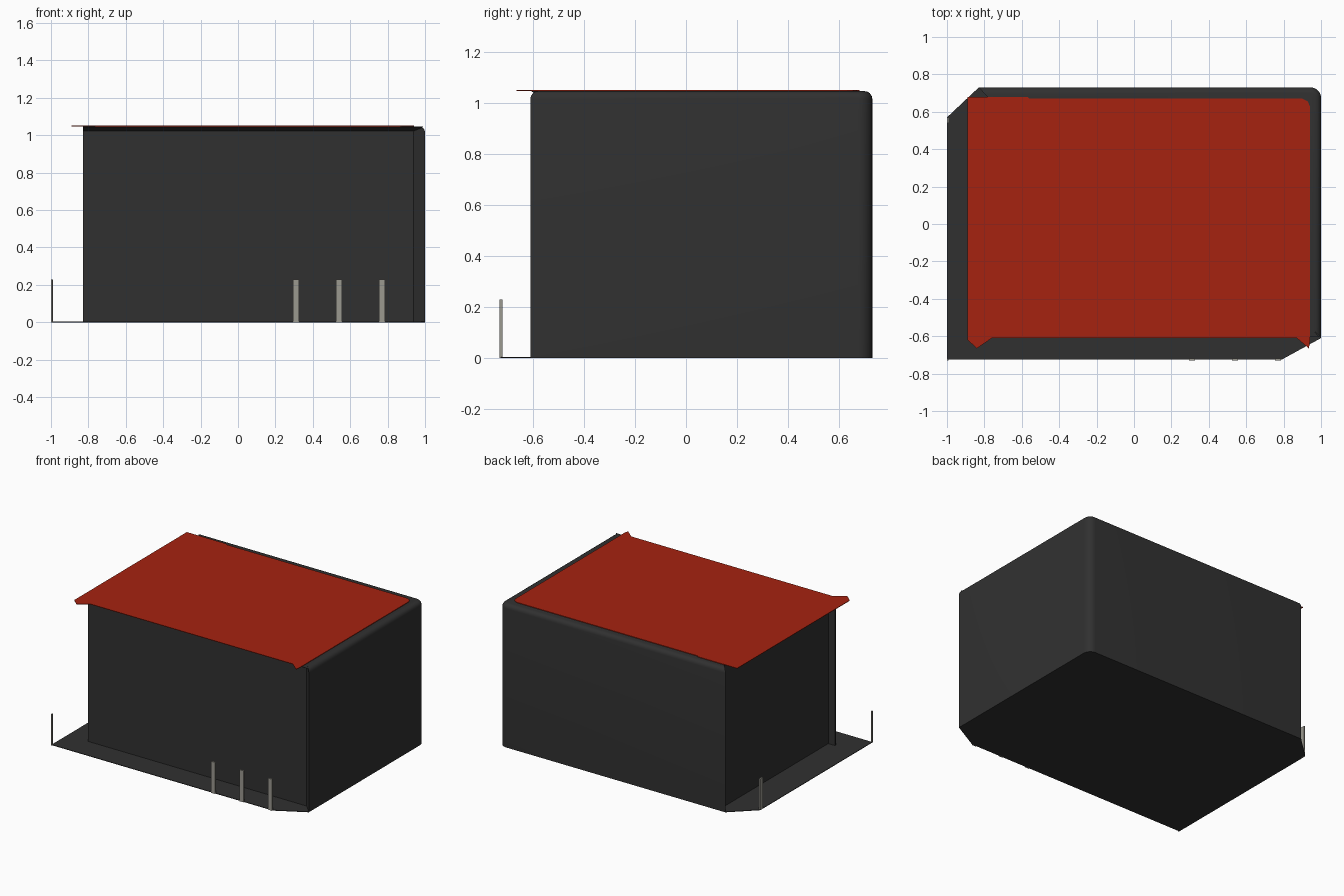
import bpy, bmesh, math

cube = bpy.data.objects.get("Cube")
if cube:
    bpy.data.objects.remove(cube, do_unlink=True)


def material(name, rgb):
    m = bpy.data.materials.new(name)
    m.use_nodes = True
    m.diffuse_color = (*rgb, 1)
    bsdf = next(n for n in m.node_tree.nodes if n.type == 'BSDF_PRINCIPLED')
    bsdf.inputs["Base Color"].default_value = (*rgb, 1)
    return m


CHARCOAL = material("charcoal", (0.03, 0.03, 0.03))
RED = material("roof red", (0.38, 0.016, 0.005))
STONE = material("weathered stone", (0.33, 0.32, 0.28))


def prism(name, outline, z0, z1, mat, round_edge=None, radius=0.03):
    """Extrude an outline upward; optionally round the top edges chosen by a rule."""
    bm = bmesh.new()
    base = bm.faces.new([bm.verts.new((x, y, z0)) for x, y in outline])
    ext = bmesh.ops.extrude_face_region(bm, geom=[base], use_keep_orig=True)
    for v in ext["geom"]:
        if isinstance(v, bmesh.types.BMVert):
            v.co.z = z1
    bmesh.ops.recalc_face_normals(bm, faces=bm.faces)
    if round_edge:
        edges = [e for e in bm.edges
                 if all(v.co.z > z1 - 1e-4 and round_edge(v.co) for v in e.verts)]
        bmesh.ops.bevel(bm, geom=edges, offset=radius, segments=4,
                        profile=0.5, affect='EDGES')
    me = bpy.data.meshes.new(name)
    bm.to_mesh(me)
    bm.free()
    ob = bpy.data.objects.new(name, me)
    bpy.context.collection.objects.link(ob)
    me.materials.append(mat)
    return ob


def rect(x, y, w, d):
    return [(x - w / 2, y - d / 2), (x + w / 2, y - d / 2),
            (x + w / 2, y + d / 2), (x - w / 2, y + d / 2)]


# Ground plate with two clipped corners and one rounded corner
R = 0.055
corner = [(1 - R + R * math.cos(a), 0.73 - R + R * math.sin(a))
          for a in (math.radians(15 * i) for i in range(7))]
prism("ground_plate",
      [(-1, -0.725), (0.79, -0.725), (1, -0.61)] + corner + [(-0.83, 0.73), (-1, 0.57)],
      0, 0.004, CHARCOAL)

# Building body: recessed front and left walls, rounded back-right corner
body = prism("building_body",
             [(-0.83, -0.545), (0.937, -0.545), (1, -0.61)] + corner +
             [(-0.83, 0.73), (-0.775, 0.67), (-0.775, -0.537), (-0.83, -0.537)],
             0.002, 1.046, CHARCOAL,
             lambda co: co.x > 0.94 and co.y > -0.62 or co.y > 0.72)
bpy.ops.object.select_all(action='DESELECT')
body.select_set(True)
bpy.context.view_layer.objects.active = body
bpy.ops.object.shade_smooth_by_angle(angle=math.radians(30))

# Sloped soffit under the front eave
soffit = prism("front_soffit",
               [(-0.83, -0.605), (0.99, -0.605), (0.937, -0.54), (-0.83, -0.54)],
               1.02, 1.046, CHARCOAL)
for v in soffit.data.vertices:
    if v.co.z < 1.03 and v.co.y < -0.6:
        v.co.z = 1.044

# Red roof sheet with pointed front corners
prism("roof_sheet",
      [(-0.89, -0.62), (-0.84, -0.665), (-0.76, -0.61), (0.87, -0.61),
       (0.935, -0.665), (0.94, -0.63), (0.94, 0.63), (0.93, 0.655), (0.9, 0.67),
       (-0.56, 0.67), (-0.57, 0.68), (-0.89, 0.68)],
      1.047, 1.051, RED)

# Low posts along the front edge, and at the left corners
for i, x in enumerate((0.31, 0.54, 0.77)):
    prism(f"front_post_{i + 1}", rect(x, -0.725, 0.032, 0.012), 0, 0.23, STONE)
prism("front_corner_post", rect(-0.996, -0.725, 0.008, 0.01), 0, 0.23, STONE)
prism("back_corner_post", rect(-0.995, 0.555, 0.01, 0.03), 0, 0.23, STONE)
